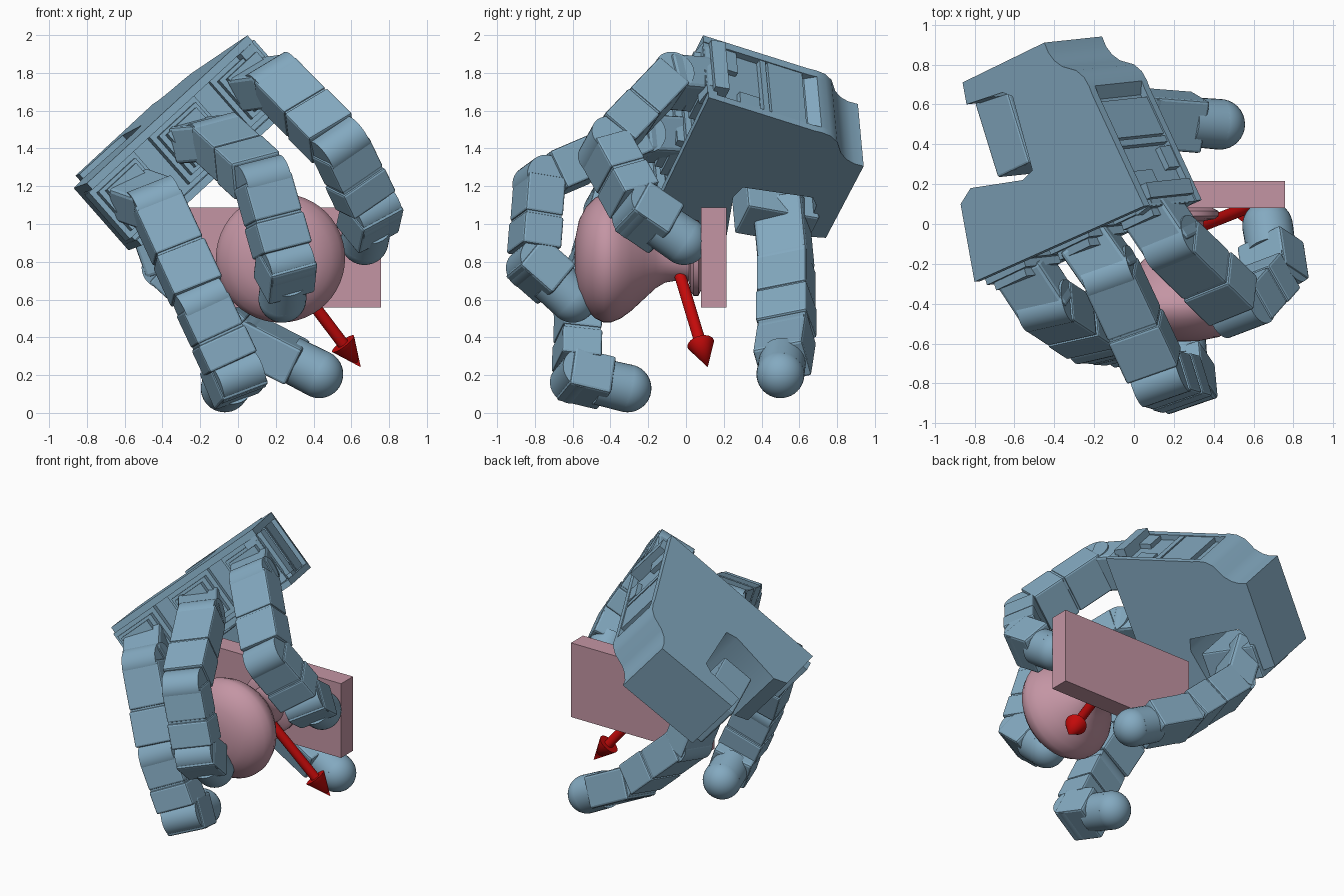
import bpy, bmesh, math
from mathutils import Vector as V, Matrix

if "Cube" in bpy.data.objects:
    bpy.data.objects.remove(bpy.data.objects["Cube"])


def mat(name, c):
    m = bpy.data.materials.new(name)
    m.diffuse_color = (*c, 1)
    m.use_nodes = True
    m.node_tree.nodes["Principled BSDF"].inputs["Base Color"].default_value = m.diffuse_color
    return m


BLUE = mat("blue", (0.23, 0.40, 0.53))
PINK = mat("pink", (0.55, 0.30, 0.37))
RED = mat("red", (0.55, 0.003, 0.003))

# Palm frame: t = out of the palm, f = across the fingers, w = to the wrist
t = V((0.66, 0.07, -0.75)).normalized()
f = V((0.70, 0.33, 0.64))
f = (f - f.dot(t) * t).normalized()
w = f.cross(t)


def finish(name, bm, m, smooth=False, bevel=0):
    bmesh.ops.recalc_face_normals(bm, faces=bm.faces)
    me = bpy.data.meshes.new(name)
    bm.to_mesh(me)
    bm.free()
    o = bpy.data.objects.new(name, me)
    bpy.context.collection.objects.link(o)
    me.materials.append(m)
    if bevel:
        b = o.modifiers.new("bevel", "BEVEL")
        b.width, b.segments = bevel, 2
    if smooth:
        bpy.ops.object.select_all(action='DESELECT')
        bpy.context.view_layer.objects.active = o
        o.select_set(True)
        bpy.ops.object.shade_smooth_by_angle(angle=math.radians(35))
    return o


def frame(c, x, y, z):
    return Matrix.Translation(c) @ Matrix((x, y, z)).transposed().to_4x4()


def box(name, c, axes, size, m=BLUE, bevel=0.012):
    bm = bmesh.new()
    bmesh.ops.create_cube(bm, size=1)
    bm.transform(frame(c, *axes) @ Matrix.Diagonal((*size, 1)))
    return finish(name, bm, m, bevel=bevel)


def rod(name, a, b, r1, r2, m=BLUE, n=32):
    a, b = V(a), V(b)
    bm = bmesh.new()
    bmesh.ops.create_cone(bm, cap_ends=True, segments=n, radius1=r1, radius2=r2, depth=(b - a).length)
    bm.transform(Matrix.Translation((a + b) / 2) @ (b - a).to_track_quat('Z', 'Y').to_matrix().to_4x4())
    return finish(name, bm, m, True)


def ball(name, c, r):
    bm = bmesh.new()
    bmesh.ops.create_uvsphere(bm, u_segments=32, v_segments=20, radius=r)
    bm.transform(Matrix.Translation(c))
    return finish(name, bm, BLUE, True)


def on_back(x, y):
    return V((x, y, (1.46 + 0.66 * x + 0.07 * y) / 0.75))


def slab(name, outline, d0, d1):
    """Outline given in the top view, laid on the back plane, thickened along t."""
    bm = bmesh.new()
    face = bm.faces.new([bm.verts.new(on_back(x, y) + t * d0) for x, y in outline])
    ext = bmesh.ops.extrude_face_region(bm, geom=[face])
    bmesh.ops.translate(bm, vec=t * (d1 - d0), verts=[e for e in ext["geom"] if isinstance(e, bmesh.types.BMVert)])
    return finish(name, bm, BLUE, True)


# Palm: back cover, front cover and an inset core with the thumb notch
wrist = [(-.225, .69), (-.25, .735), (-.29, .77), (-.36, .79), (-.40, .82), (-.43, .86), (-.45, .91),
         (-.86, .71), (-.84, .60), (-.66, .66), (-.61, .64), (-.51, .27), (-.56, .22), (-.82, .18), (-.87, .10)]
outline = [(-.80, -.29), (.05, .09), (-.21, .65)] + wrist
slab("palm_back_cover", outline, 0, .045)
slab("palm_front_cover", outline, .40, .44)
slab("palm_core", [(-.81, -.22), (.0, .13), (-.23, .62)] + wrist, .045, .40)

# Palm side panels, flush with the covers
P2, P3 = on_back(.05, .09), on_back(-.21, .65)
e = (P3 - P2).normalized()
g = e.cross(t)
if g.dot(f) < 0:
    g = -g
panels = [(.03, .06, .35, .22), (.15, .10, .14, .12), (.26, .12, .08, .36), (.36, .035, .35, .22), (.495, .21, .35, .22)]
for i, (s, wid, dep, d) in enumerate(panels):
    box(f"palm_side_panel_{i}", P2 + e * s + t * d - g * .055, (g, e, t), (.10, wid, dep), bevel=0)

# Stepped knuckle mounts
mid = V((-.23, -.085, 1.445))
for i in (-1, 0, 1):
    base = mid + f * .46 * i
    for k, (wd, dp) in enumerate([(.34, .33), (.28, .27), (.22, .23)]):
        box(f"knuckle_mount_{i + 1}_{k}", base + w * (.065 - .04 * k) - t * .01, (f, w, t), (wd, .08, dp), bevel=0)


def link(name, a, b, s, wid=.28, dep=.21):
    d = (b - a).normalized()
    q = d.cross(s).normalized()
    axes = (s, q, d)
    L = (b - a).length - .07
    h = L * .55
    # lower shell, seam and upper shell
    box(name + "_lower", a + d * (h - .005) / 2, axes, (wid * .97, dep, h - .005), bevel=.012)
    box(name + "_seam", a + d * h, axes, (wid * .92, dep * .92, .06), bevel=0)
    box(name + "_upper", a + d * (h + .005 + L) / 2, axes, (wid, dep * 1.03, L - h - .005), bevel=.012)


def digit(name, base, joints, shell=.17):
    J = [V(p) for p in joints]
    n = (J[1] - J[0]).cross(J[-1] - J[1]).normalized()
    for i, p in enumerate(J[:-1]):
        d = (J[i + 1] - p).normalized()
        s = (n - n.dot(d) * d).normalized()
        rod(f"{name}_joint_{i}", p - s * .125, p + s * .125, .11, .11)
        if i < len(J) - 2:
            link(f"{name}_link_{i}", p, J[i + 1], s)
        else:
            # fingertip: box shell and round pad
            q = d.cross(s).normalized()
            box(name + "_tip_shell", p + d * (shell - .06) / 2, (s, q, d), (.27, .215, shell + .06), bevel=.015)
            rod(name + "_tip_neck", p + d * (shell - .05), J[-1], .124, .127)
            ball(name + "_tip_pad", J[-1], .127)
    # knuckle block between palm and first joint
    base = V(base)
    d = (J[0] - base).normalized()
    s = (n - n.dot(d) * d).normalized()
    box(name + "_knuckle", (base + J[0]) / 2, (s, d.cross(s), d), (.27, .20, (J[0] - base).length + .06), bevel=.02)


# Three fingers and the thumb
digit("low_finger", mid - f * .46, [(-.435, -.41, 1.11), (-.19, -.57, .58), (-.01, -.58, .195), (-.07, -.31, .13)])
digit("middle_finger", mid, [(-.115, -.25, 1.455), (.13, -.775, 1.23), (.255, -.81, .79), (.235, -.60, .605)])
digit("high_finger", mid + f * .46, [(.20, -.10, 1.755), (.54, -.43, 1.41), (.705, -.24, 1.065), (.67, -.01, .91)])
digit("thumb", (-.49, .50, 1.10), [(-.38, .53, .79), (.05, .53, .40), (.43, .50, .205)], .30)
box("thumb_mount", V((-.545, .47, 1.125)), (f, w, t), (.23, .40, .36))

# Door knob turned around the y axis, and its plate
profile = [(0, -.59), (.10, -.587), (.20, -.567), (.27, -.53), (.32, -.48), (.342, -.435), (.342, -.40),
           (.32, -.345), (.28, -.29), (.215, -.22), (.16, -.16), (.13, -.11), (.12, -.05), (.125, .015),
           (.18, .025), (.20, .04), (.20, .065), (.17, .08), (0, .08)]
bm = bmesh.new()
vs = [bm.verts.new((.225 + r, y, .82)) for r, y in profile]
es = [bm.edges.new(p) for p in zip(vs, vs[1:])]
bmesh.ops.spin(bm, geom=vs + es, cent=(.225, 0, .82), axis=(0, 1, 0), angle=math.tau, steps=48)
bmesh.ops.remove_doubles(bm, verts=bm.verts, dist=1e-4)
finish("door_knob", bm, PINK, True)
box("door_plate", V((.238, .148, .823)), (V((1, 0, 0)), V((0, 1, 0)), V((0, 0, 1))), (1.04, .135, .53), PINK, 0)

# Direction arrow
a, b = V((.235, -.05, .79)), V((.65, .115, .242))
neck = b + (a - b).normalized() * .16
rod("arrow_shaft", a, neck, .031, .031, RED)
rod("arrow_head", neck, b, .072, 0, RED)
